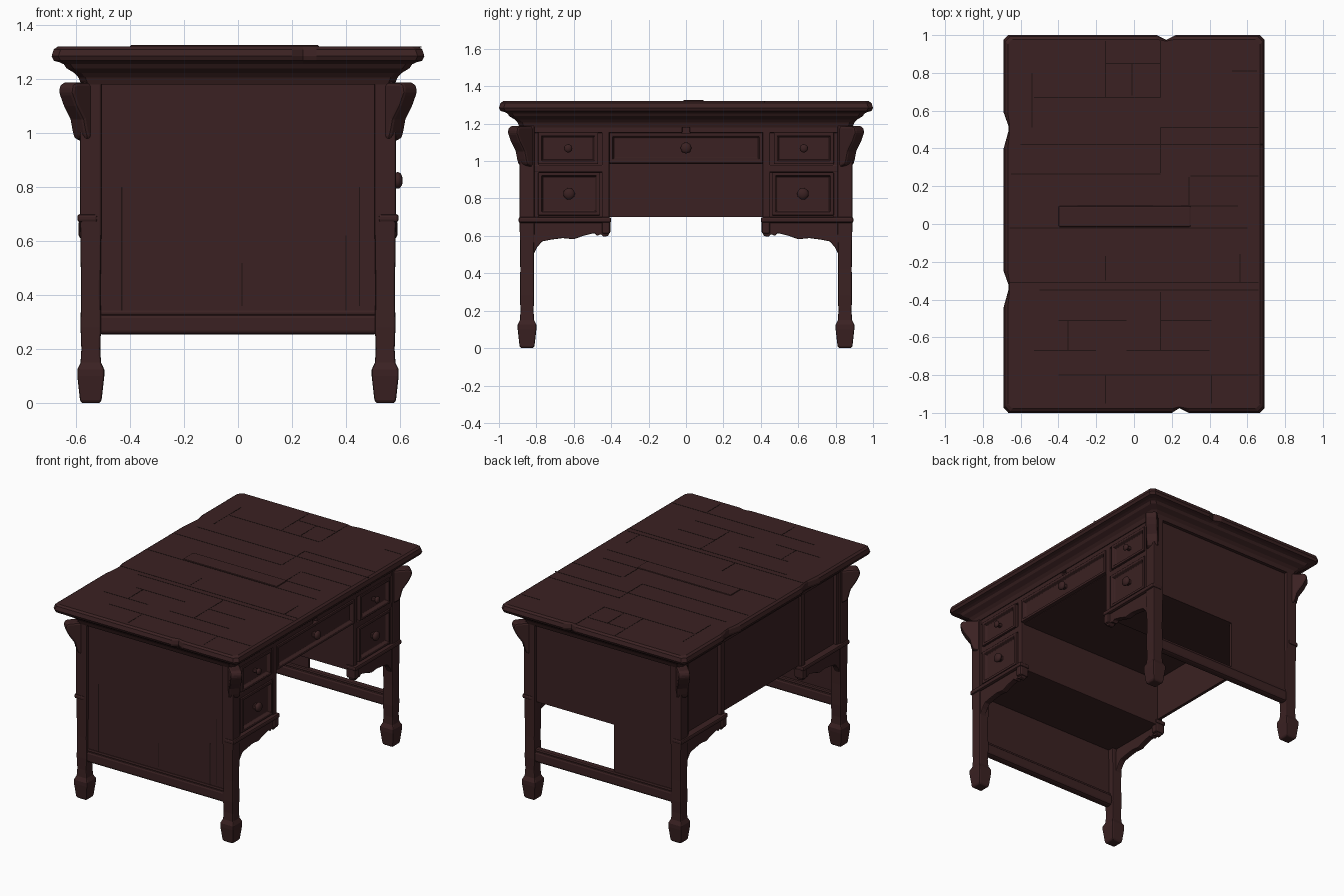
import bpy, bmesh, math
from mathutils import Matrix, Vector

if "Cube" in bpy.data.objects:
    bpy.data.objects.remove(bpy.data.objects["Cube"])

def material(name, rgb):
    m = bpy.data.materials.new(name)
    m.use_nodes = True
    m.diffuse_color = (*rgb, 1)
    bsdf = next(n for n in m.node_tree.nodes if n.type == 'BSDF_PRINCIPLED')
    bsdf.inputs["Base Color"].default_value = (*rgb, 1)
    return m

wood = material("dark red wood", (0.043, 0.0155, 0.016))
groove = material("groove shadow", (0.014, 0.006, 0.006))

def finish(name, bm, mat=wood, bevel=0.0, smooth=False):
    bmesh.ops.recalc_face_normals(bm, faces=bm.faces)
    me = bpy.data.meshes.new(name)
    bm.to_mesh(me)
    bm.free()
    me.materials.append(mat)
    ob = bpy.data.objects.new(name, me)
    bpy.context.collection.objects.link(ob)
    if bevel:
        b = ob.modifiers.new("Bevel", 'BEVEL')
        b.width, b.segments, b.limit_method = bevel, 2, 'ANGLE'
    if smooth:
        for o in bpy.context.selected_objects:
            o.select_set(False)
        ob.select_set(True)
        bpy.context.view_layer.objects.active = ob
        bpy.ops.object.shade_smooth_by_angle(angle=math.radians(40))
    return ob

def cube_bm(x, y, z):
    bm = bmesh.new()
    size = [r[1] - r[0] for r in (x, y, z)]
    mid = [(r[1] + r[0]) / 2 for r in (x, y, z)]
    bmesh.ops.create_cube(bm, size=1, matrix=Matrix.Translation(mid) @ Matrix.Diagonal((*size, 1)))
    return bm

def box(name, x, y, z, bevel=0.006, mat=wood):
    x, y = sorted(x), sorted(y)
    return finish(name, cube_bm(x, y, z), mat, bevel)

def loft(name, rings, bevel=0.0, smooth=False):
    bm = bmesh.new()
    loops = [[bm.verts.new(p) for p in ring] for ring in rings]
    n = len(loops[0])
    for a, b in zip(loops, loops[1:]):
        for i in range(n):
            bm.faces.new((a[i], a[(i + 1) % n], b[(i + 1) % n], b[i]))
    bm.faces.new(loops[0])
    bm.faces.new(loops[-1])
    return finish(name, bm, wood, bevel, smooth)

def prism(name, points, lift, bevel=0.005):
    """Profile points (a, b) placed by lift(a, b, side) at both ends."""
    return loft(name, [[lift(a, b, s) for a, b in points] for s in (0, 1)], bevel)

# Table top and crown moulding: one outline with worn notches, stacked in layers
def outline(hx, hy, z, chip):
    c = 0.025
    pts = [(hx, c - hy), (hx, hy - c), (hx - c, hy)]
    pts += [(0.22, hy), (0.17, hy - chip), (0.12, hy)]
    pts += [(c - hx, hy), (-hx, hy - c)]
    for y in (0.50, -0.34):
        pts += [(-hx, y + 0.09), (chip - hx, y + 0.02), (chip - hx, y - 0.01), (-hx, y - 0.1)]
    pts += [(-hx, c - hy), (c - hx, -hy)]
    pts += [(0.2, -hy), (0.24, chip - hy), (0.29, -hy), (hx - c, -hy)]
    return [(x, y, z) for x, y in pts]

layers = [(0.11, 1.18, 0), (0.10, 1.205, 0), (0.085, 1.222, 0), (0.055, 1.24, 0), (0.045, 1.255, 0),
          (0.03, 1.262, 0.01), (0.008, 1.268, 0.02), (0, 1.285, 0.025), (0.008, 1.31, 0.02),
          (0.022, 1.32, 0.01)]
loft("table_top", [outline(0.69 - o, 1 - o, z, c) for o, z, c in layers])
box("raised_plank", (-0.4, 0.3), (-0.015, 0.095), (1.31, 1.327), 0.007)

# Plank seams on the top: (start, end, fixed coordinate)
along_x = [(-0.53, 0.14, 0.67), (-0.15, 0.14, 0.85), (-0.6, 0.68, 0.42), (-0.65, 0.14, 0.265), (0.3, 0.66, 0.255),
           (-0.3, 0.1, 0.095), (0.25, 0.55, 0.095), (-0.66, 0.6, -0.02), (-0.66, 0.66, -0.31), (-0.5, 0.66, -0.35),
           (-0.4, -0.04, -0.51), (0.14, 0.41, -0.51), (-0.53, -0.2, -0.67), (-0.04, 0.4, -0.67), (-0.4, 0.66, -0.8),
           (0.52, 0.65, 0.81), (0.14, 0.66, 0.51)]
along_y = [(0.67, 0.97, -0.15), (0.67, 0.97, 0.14), (0.68, 0.85, -0.01), (0.51, 0.8, -0.54), (0.27, 0.51, 0.14),
           (0.1, 0.25, 0.29), (-0.31, -0.16, 0.56), (-0.67, -0.51, -0.35), (-0.67, -0.36, 0.14), (-0.95, -0.8, -0.15),
           (-0.95, -0.8, 0.41), (-0.3, -0.17, -0.15)]
w = 0.0025
for a, b, y in along_x:
    box("top_seam", (a, b), (y - w, y + w), (1.317, 1.321), 0, groove)
for a, b, x in along_y:
    box("top_seam", (x - w, x + w), (a, b), (1.317, 1.321), 0, groove)

# Legs with turned feet, and scrolled corner corbels
LX, LY = 0.545, 0.85
leg_profile = [(0.034, 0), (0.04, 0.012), (0.05, 0.1), (0.05, 0.125), (0.038, 0.15), (0.035, 0.2),
               (0.038, 0.28), (0.036, 0.42), (0.04, 0.7), (0.04, 1.19)]
corbel = [(0, 0.96), (0.055, 0.98), (0.065, 1.01), (0.075, 1.05), (0.11, 1.1), (0.135, 1.15),
          (0.13, 1.18), (0.11, 1.187), (0, 1.187)]
corners = ((1, 1), (-1, 1), (-1, -1), (1, -1))
for sx, sy in corners:
    loft("leg", [[(sx * LX + r * a, sy * LY + r * b, z) for a, b in corners] for r, z in leg_profile], 0.007)
    out, side = Vector((sx, sy, 0)).normalized(), Vector((-sy, sx, 0)).normalized()
    base = Vector((sx * LX, sy * (LY - 0.015), 0))
    prism("corner_corbel", corbel,
          lambda a, b, s: base + out * a + side * (s - 0.5) * 0.075 + Vector((0, 0, b)), 0.012)

# Aprons, pedestals and rails
apron = [(0.82, 0.49), (0.795, 0.54), (0.77, 0.57), (0.72, 0.58), (0.66, 0.588), (0.6, 0.582), (0.55, 0.6),
         (0.49, 0.615), (0.475, 0.6), (0.455, 0.61), (0.44, 0.595), (0.415, 0.6), (0.405, 0.64),
         (0.405, 0.68), (0.82, 0.68)]
for sy in (1, -1):
    box("pedestal", (-0.55, 0.555), (sy * 0.41, sy * 0.855), (0.66, 1.19))
    box("end_stretcher", (-0.52, 0.52), (sy * 0.825, sy * 0.88), (0.255, 0.33), 0.015)
    box("stretcher_bead", (-0.52, 0.52), (sy * 0.835, sy * 0.873), (0.325, 0.345), 0.008)
    for sx in (1, -1):
        prism("apron", apron, lambda a, b, s: (sx * (0.535 + 0.04 * s), sy * a, b))
        box("apron_drop", (sx * 0.52, sx * 0.59), (sy * 0.405, sy * 0.45), (0.61, 0.68), 0.012)
        box("waist_moulding", (sx * 0.52, sx * 0.595), (sy * 0.4, sy * 0.895), (0.67, 0.7), 0.01)
        box("inner_post", (sx * 0.54, sx * 0.575), (sy * 0.41, sy * 0.45), (0.68, 1.19))
        box("outer_post", (sx * 0.54, sx * 0.572), (sy * 0.785, sy * 0.83), (0.68, 1.19))
    box("drawer_rail", (0.54, 0.575), (sy * 0.43, sy * 0.82), (0.94, 0.98))
    box("top_rail", (0.54, 0.575), (sy * 0.02, sy * 0.82), (1.15, 1.19))

# End panels: one whole, one with its lower half open on one side
box("end_panel", (-0.52, 0.52), (-0.868, -0.85), (0.3, 1.19), 0)
box("end_panel_upper", (-0.52, 0.52), (0.85, 0.868), (0.66, 1.19), 0)
box("end_panel_lower", (-0.52, -0.07), (0.85, 0.868), (0.3, 0.66), 0)
for x, a, b in ((0.015, 0.36, 0.52), (0.4, 0.34, 0.62), (-0.43, 0.34, 0.8), (0.45, 0.36, 0.8)):
    box("end_panel_crack", (x - w, x + w), (-0.869, -0.867), (a, b), 0, groove)

# Knee space: back panel and centre drawer box
box("back_panel", (-0.555, -0.535), (-0.42, 0.42), (0.7, 1.19), 0)
box("centre_drawer_box", (-0.54, 0.555), (-0.42, 0.42), (0.985, 1.19))

# Drawer fronts: framed face with a sunken field, and a round knob
def drawer(y, z, hy, hz, knob):
    bm = cube_bm((0.54, 0.582), (y - hy, y + hy), (z - hz, z + hz))
    bm.normal_update()
    face = [f for f in bm.faces if f.normal.x > 0.9]
    bmesh.ops.inset_region(bm, faces=face, thickness=0.024)
    bmesh.ops.inset_region(bm, faces=face, thickness=0.012, depth=-0.02)
    finish("drawer_front", bm, wood, 0.003)
    bm = bmesh.new()
    bmesh.ops.create_uvsphere(bm, u_segments=16, v_segments=10, radius=knob,
                              matrix=Matrix.Translation((0.61 - knob * 0.6, y, z)) @ Matrix.Diagonal((0.6, 1, 1, 1)))
    finish("drawer_knob", bm, smooth=True)
    box("knob_stem", (0.555, 0.6), (y - knob / 2, y + knob / 2), (z - knob / 2, z + knob / 2), 0.004)

drawer(0, 1.07, 0.41, 0.08, 0.029)
for sy in (1, -1):
    drawer(sy * 0.63, 1.068, 0.16, 0.085, 0.022)
    drawer(sy * 0.625, 0.825, 0.165, 0.115, 0.031)
